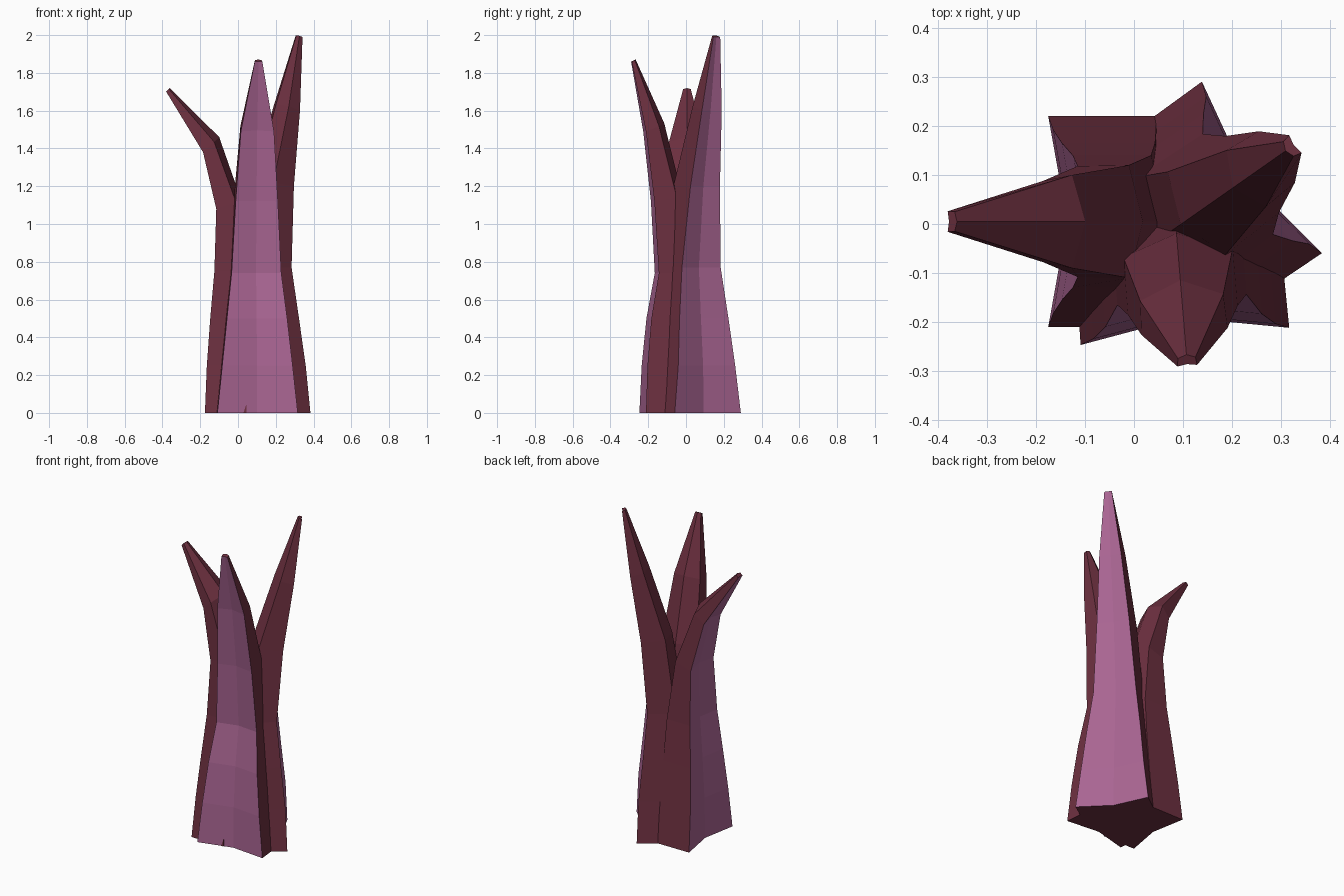
import bpy, math
from mathutils import Vector

if "Cube" in bpy.data.objects:
    bpy.data.objects.remove(bpy.data.objects["Cube"])

def mat(name, col):
    m = bpy.data.materials.new(name)
    m.diffuse_color = (*col, 1)
    m.use_nodes = True
    m.node_tree.nodes["Principled BSDF"].inputs["Base Color"].default_value = m.diffuse_color
    return m

PINK = mat("pink_skin", (0.40, 0.13, 0.29))
MAROON = mat("maroon_flesh", (0.15, 0.029, 0.05))

def lobe(name, angle, centre, rings):
    """Loft of six-sided rings: concave outer skin, square sides, ridged inner face.
    ring = height, outward distance, half width, inner half width,
    side depth, ridge depth, tilt"""
    a = math.radians(angle)
    out = Vector((math.cos(a), math.sin(a), 0))
    side = Vector((-out.y, out.x, 0))
    verts, faces, mats = [], [], []
    for z, d, w, wi, s, r, tilt in rings:
        t = math.radians(tilt)
        inward = -out * math.cos(t) + Vector((0, 0, math.sin(t)))
        o = Vector((*centre, z)) + out * d
        for lat, dep in ((-w, 0), (0, w * 0.18), (w, 0), (wi, s), (0, r), (-wi, s)):
            verts.append(o + side * lat + inward * dep)
    for i in range(len(rings) - 1):
        for k in range(6):
            n = (k + 1) % 6
            faces.append((i*6 + k, i*6 + n, i*6 + 6 + n, i*6 + 6 + k))
            mats.append(0 if k < 2 else 1)
    last = (len(rings) - 1) * 6
    faces += [tuple(reversed(range(6))), tuple(range(last, last + 6))]
    mats += [1, 1]
    me = bpy.data.meshes.new(name)
    me.from_pydata(verts, [], faces)
    me.materials.append(PINK)
    me.materials.append(MAROON)
    for p, m in zip(me.polygons, mats):
        p.material_index = m
    me.update()
    bpy.context.collection.objects.link(bpy.data.objects.new(name, me))

# left lobe, bends outward the most
lobe("left_lobe", 180, (.085, .005), [
    (0, .26, .215, .215, .22, .27, 0), (.25, .25, .187, .187, .21, .25, 0),
    (.5, .232, .16, .16, .19, .23, 0), (.75, .21, .135, .135, .16, .19, 0),
    (1.08, .20, .113, .115, .11, .14, 18), (1.38, .27, .083, .095, .08, .117, 43),
    (1.70, .465, .021, .02, .02, .027, 45)])

# front lobe
lobe("front_lobe", -85.3, (.085, 0), [
    (0, .23, .2135, .21, .20, .26, 0), (.25, .22, .187, .185, .20, .25, 0),
    (.5, .197, .16, .16, .18, .22, 0), (.74, .155, .132, .132, .14, .18, 0),
    (1.12, .177, .112, .112, .12, .16, 10), (1.49, .22, .088, .085, .075, .113, 22),
    (1.86, .290, .02, .018, .018, .025, 25)])

# back right lobe, the tallest
lobe("back_right_lobe", 35, (.089, -.005), [
    (0, .21, .2135, .21, .20, .27, 0), (.25, .20, .184, .184, .20, .26, 0),
    (.5, .175, .158, .16, .18, .24, 0), (.77, .15, .125, .13, .16, .21, 0),
    (1.2, .186, .095, .103, .14, .18, 8), (1.6, .247, .064, .07, .08, .115, 18),
    (1.99, .293, .022, .018, .018, .026, 20)])
